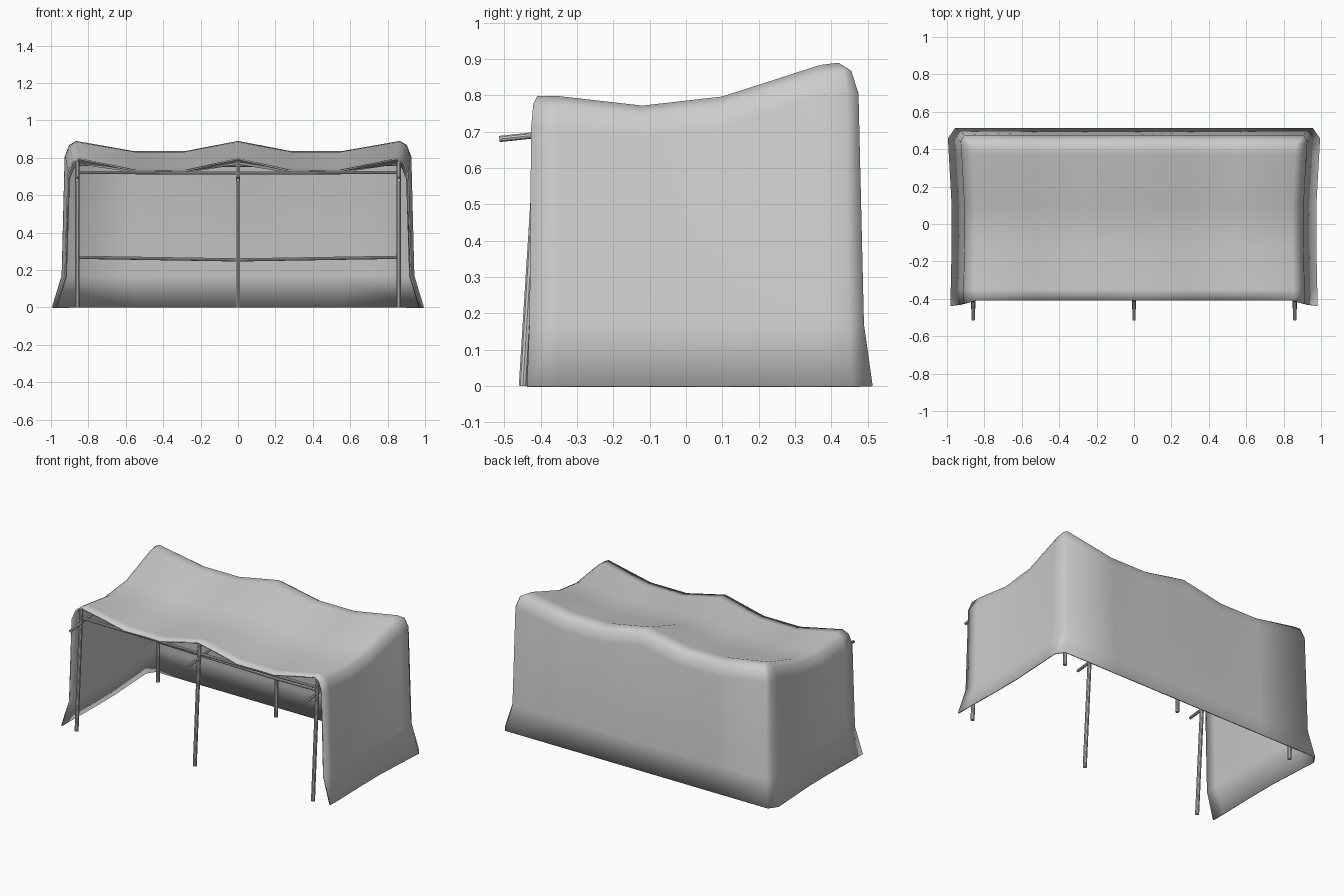
import bpy, bmesh
from mathutils import Vector

if "Cube" in bpy.data.objects:
    bpy.data.objects.remove(bpy.data.objects["Cube"])


def tube(name, points, radius, sides=10):
    """Round pole following a few points."""
    cu = bpy.data.curves.new(name, 'CURVE')
    cu.dimensions = '3D'
    sp = cu.splines.new('POLY')
    sp.points.add(len(points) - 1)
    for p, co in zip(sp.points, points):
        p.co = (*co, 1)
    cu.bevel_depth = radius
    cu.bevel_resolution = (sides - 4) // 2
    cu.use_fill_caps = True
    ob = bpy.data.objects.new(name, cu)
    bpy.context.collection.objects.link(ob)
    bpy.ops.object.select_all(action='DESELECT')
    ob.select_set(True)
    bpy.context.view_layer.objects.active = ob
    bpy.ops.object.convert(target='MESH')
    bpy.ops.object.shade_smooth_by_angle()


# Canopy cloth: sagging roof grid, rows front to back (y, half width, ridge z, sag)
rows = [(-.41, .85, .798, .065), (-.35, .85, .798, .062), (-.12, .845, .772, .045),
        (.10, .845, .797, .045), (.37, .86, .884, .053), (.42, .865, .89, .055)]
cols = [(-1, 0), (-.64, 1), (-.33, 1), (0, 0), (.33, 1), (.64, 1), (1, 0)]
bm = bmesh.new()
roof = [[bm.verts.new((c * w, y, z - s * sag)) for c, s in cols]
        for y, w, z, sag in rows]
for a, b in zip(roof, roof[1:]):
    for i in range(len(cols) - 1):
        bm.faces.new((a[i], a[i + 1], b[i + 1], b[i]))

# Cloth walls: columns hang from the left, back and right roof edges
left = [(r[0], -1, -.3 if k == 0 else 0) for k, r in enumerate(roof[:-1])]
right = [(r[-1], 1, -.3 if k == 0 else 0) for k, r in enumerate(roof[:-1])]
back = roof[-1]
edge = left + [(back[0], -1, .4), (back[0], -.7, 1)]
edge += [(v, 0, 1) for v in back[1:-1]]
edge += [(back[-1], .7, 1), (back[-1], 1, .4)] + right[::-1]
# side offset, back offset, drop below the roof edge or absolute height
rings = [(.038, .035, -.022), (.062, .055, -.085), (.078, .07, .17), (.13, .094, 0)]
columns = []
for v, dx, dy in edge:
    col = [v]
    for sx, sy, h in rings:
        z = v.co.z + h if h < 0 else h
        col.append(bm.verts.new((v.co.x + dx * sx, v.co.y + dy * sy, z)))
    columns.append(col)
for a, b in zip(columns, columns[1:]):
    for k in range(len(rings)):
        quad = list(dict.fromkeys((a[k], b[k], b[k + 1], a[k + 1])))
        bm.faces.new(quad)
bmesh.ops.recalc_face_normals(bm, faces=bm.faces)
bm.faces.ensure_lookup_table()
if bm.faces[0].normal.z < 0:
    bmesh.ops.reverse_faces(bm, faces=bm.faces)
me = bpy.data.meshes.new("canopy_cloth")
bm.to_mesh(me)
bm.free()
cloth = bpy.data.objects.new("canopy_cloth", me)
bpy.context.collection.objects.link(cloth)
for p in me.polygons:
    p.use_smooth = True
sol = cloth.modifiers.new("thickness", 'SOLIDIFY')
sol.thickness = .008
sol.offset = -1

# Three frames: leaning front pole, back pole, rafter poking out in front
for label, x in (("left", -.86), ("middle", 0), ("right", .86)):
    tube(f"front_pole_{label}", [(x, -.449, 0), (x, -.4, .782)], .012)
    tube(f"back_pole_{label}", [(x, .395, 0), (x, .41, .865)], .012)
    tube(f"rafter_{label}", [(x, -.514, .68), (x, .42, .78)], .009)

# Long rails tying the frames together
tube("front_rail", [(-.86, -.395, .722), (0, -.395, .718), (.86, -.395, .722)], .009)
tube("back_top_rail", [(-.86, .4, .765), (0, .4, .76), (.86, .4, .765)], .009)
tube("back_low_rail", [(-.86, .39, .268), (0, .39, .254), (.86, .39, .268)], .009)
